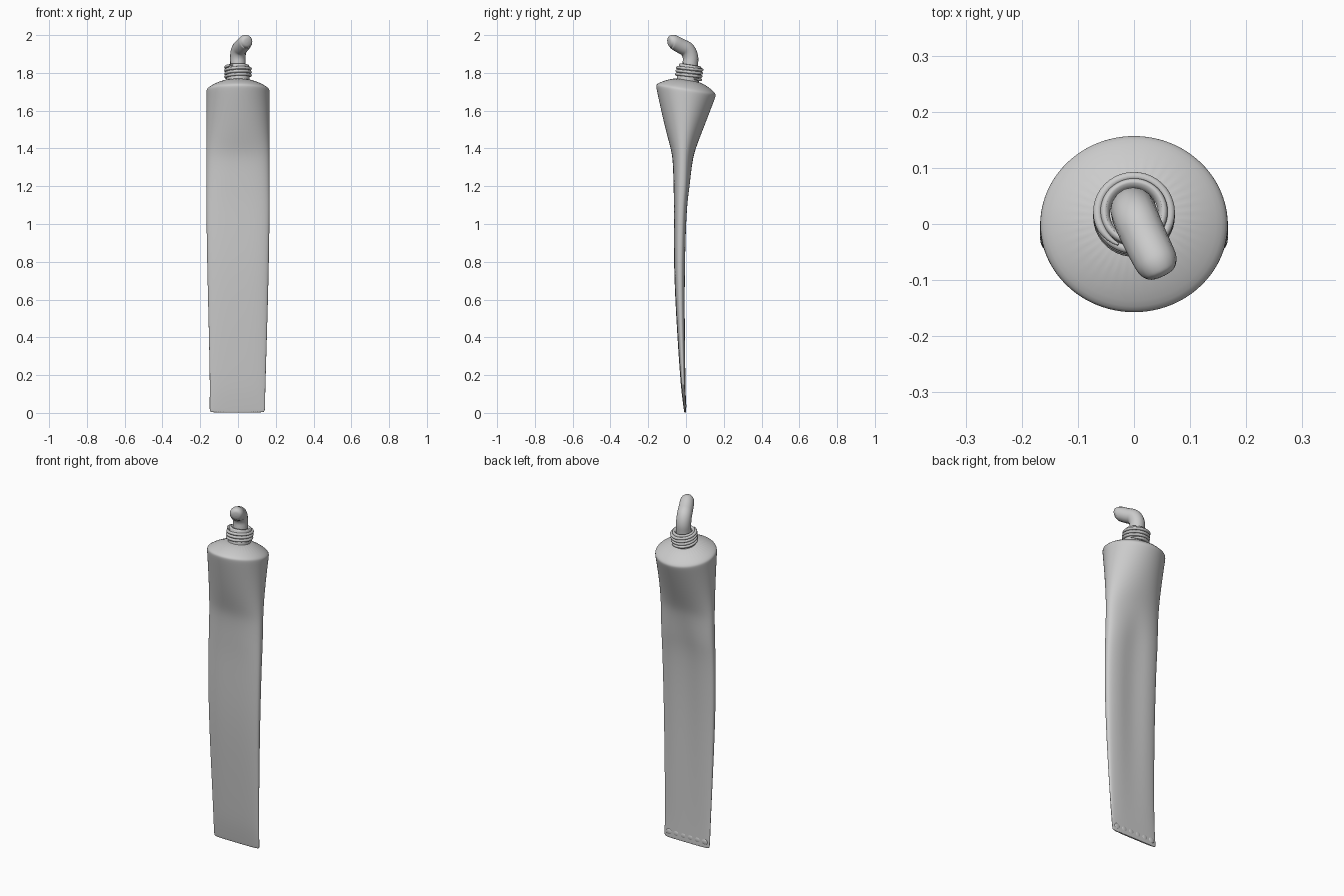
import bpy, bmesh, math
from mathutils import Matrix, Vector

if "Cube" in bpy.data.objects:
    bpy.data.objects.remove(bpy.data.objects["Cube"])

SEG = 40


def add_mesh(name, bm):
    bmesh.ops.recalc_face_normals(bm, faces=bm.faces)
    me = bpy.data.meshes.new(name)
    bm.to_mesh(me)
    bm.free()
    for p in me.polygons:
        p.use_smooth = True
    ob = bpy.data.objects.new(name, me)
    bpy.context.collection.objects.link(ob)
    return ob


def ramp(v, lo, hi):
    return min(1, max(0, (v - lo) / (hi - lo)))


def spow(v, e):
    return math.copysign(abs(v) ** e, v)


def body_ring(bm, z, yf, yb):
    """Squarish oval that turns round and tilts towards the shoulder."""
    cy, ry = (yf + yb) / 2, (yb - yf) / 2
    flat = 1 - ramp(z, 1.1, 1.5)
    if z > 1.715:
        hw = ry * 1.05
    else:
        hw = 0.147 + 0.021 * ramp(z, 0.15, 0.95) - 0.004 * (z < 0.004)
    tilt = 0.16 * ramp(z, 1.34, 1.68)
    n = 2 + 0.8 * flat
    dent = 0.011 * ramp(z, 0.05, 0.8) * (1 - ramp(z, 1.2, 1.35))
    ring = []
    for i in range(SEG):
        a = 2 * math.pi * i / SEG
        x, y = hw * spow(math.cos(a), 2 / n), ry * spow(math.sin(a), 2 / n)
        zz = z - tilt * y
        if y > 0:
            y -= dent * math.exp(-(x / 0.07) ** 2)
        ring.append(bm.verts.new((x - 0.004 * (1 - ramp(z, 0, 0.3)), cy + y, zz)))
    return ring


def pipe(name, pts, radii, kind):
    """Round tube along points."""
    cu = bpy.data.curves.new(name, "CURVE")
    cu.dimensions = "3D"
    cu.bevel_depth = 1
    cu.bevel_resolution = 6
    cu.use_fill_caps = True
    sp = cu.splines.new(kind)
    sp.points.add(len(pts) - 1)
    for p, co, r in zip(sp.points, pts, radii):
        p.co = (*co, 1)
        p.radius = r
    if kind == "NURBS":
        sp.order_u = 3
        sp.use_endpoint_u = True
        sp.resolution_u = 8
    ob = bpy.data.objects.new(name, cu)
    bpy.context.collection.objects.link(ob)
    bpy.ops.object.select_all(action="DESELECT")
    ob.select_set(True)
    bpy.context.view_layer.objects.active = ob
    bpy.ops.object.convert(target="MESH")
    bpy.ops.object.shade_smooth_by_angle()


# squeezed tube body: height, front y, back y
side_profile = [
    (0.002, -0.009, 0.001), (0.006, -0.010, 0.001), (0.10, -0.023, -0.001),
    (0.20, -0.032, -0.002), (0.50, -0.052, -0.004), (0.80, -0.066, -0.002),
    (1.10, -0.063, 0.008), (1.20, -0.066, 0.026), (1.34, -0.069, 0.036),
    (1.40, -0.081, 0.050), (1.50, -0.111, 0.087), (1.69, -0.157, 0.154),
    (1.708, -0.159, 0.159), (1.722, -0.152, 0.154), (1.768, -0.057, 0.078),
]
bm = bmesh.new()
rings = [body_ring(bm, *s) for s in side_profile]
for r, s in zip(rings, rings[1:]):
    for i in range(SEG):
        j = (i + 1) % SEG
        bm.faces.new((r[i], r[j], s[j], s[i]))
bm.faces.new(rings[0])
bm.faces.new(rings[-1])
sub = add_mesh("tube_body", bm).modifiers.new("smooth", "SUBSURF")
sub.levels = sub.render_levels = 2

# nozzle axis leans towards the back
axis = Vector((0, 0.158, 0.987))
place = Matrix.Translation((0, 0.011, 1.766)) @ \
    Vector((0, 0, 1)).rotation_difference(axis).to_matrix().to_4x4()

# neck, an open lathe with a rounded lip
bm = bmesh.new()
profile = [(0.060, -0.02), (0.060, 0.070), (0.057, 0.076), (0.050, 0.078), (0.043, 0.05)]
verts = [bm.verts.new((r, 0, z)) for r, z in profile]
edges = [bm.edges.new(e) for e in zip(verts, verts[1:])]
bmesh.ops.spin(bm, geom=verts + edges, axis=(0, 0, 1), cent=(0, 0, 0),
               angle=2 * math.pi, steps=48)
bmesh.ops.remove_doubles(bm, verts=bm.verts, dist=1e-5)
bm.transform(place)
add_mesh("neck", bm)

# helical screw thread
steps = 40
count = int(3.6 * steps)
turn = [2 * math.pi * i / steps + 0.5 for i in range(count + 1)]
thread = [place @ Vector((0.065 * math.cos(a), 0.065 * math.sin(a), 0.006 + 0.062 * i / count))
          for i, a in enumerate(turn)]
fade = [0.008 * min(1, 0.3 + min(i, count - i) / 6) for i in range(count + 1)]
pipe("screw_thread", thread, fade, "POLY")

# paste squeezed out of the nozzle, bending forward with a rounded tip
path = [Vector(p) for p in [(0, 0.018, 1.79), (0, 0.022, 1.84), (-0.002, 0.026, 1.885),
                            (0.004, 0.008, 1.926), (0.020, -0.028, 1.942),
                            (0.036, -0.060, 1.961), (0.043, -0.075, 1.966)]]
radii = [0.041] * 4 + [0.040, 0.039, 0.037]
for step, r in ((0.014, 0.028), (0.019, 0.016), (0.020, 0.002)):
    path.append(path[6] + step * Vector((0.42, -0.9, -0.12)))
    radii.append(r)
pipe("paste", path, radii, "NURBS")

# crimp bumps along the back of the bottom fold
bm = bmesh.new()
for i in range(6):
    m = Matrix.Translation((-0.119 + 0.046 * i, -0.003, 0.036)) @ \
        Matrix.Diagonal((0.019, 0.005, 0.016, 1))
    bmesh.ops.create_uvsphere(bm, u_segments=16, v_segments=10, radius=1, matrix=m)
add_mesh("crimp_bumps", bm)
